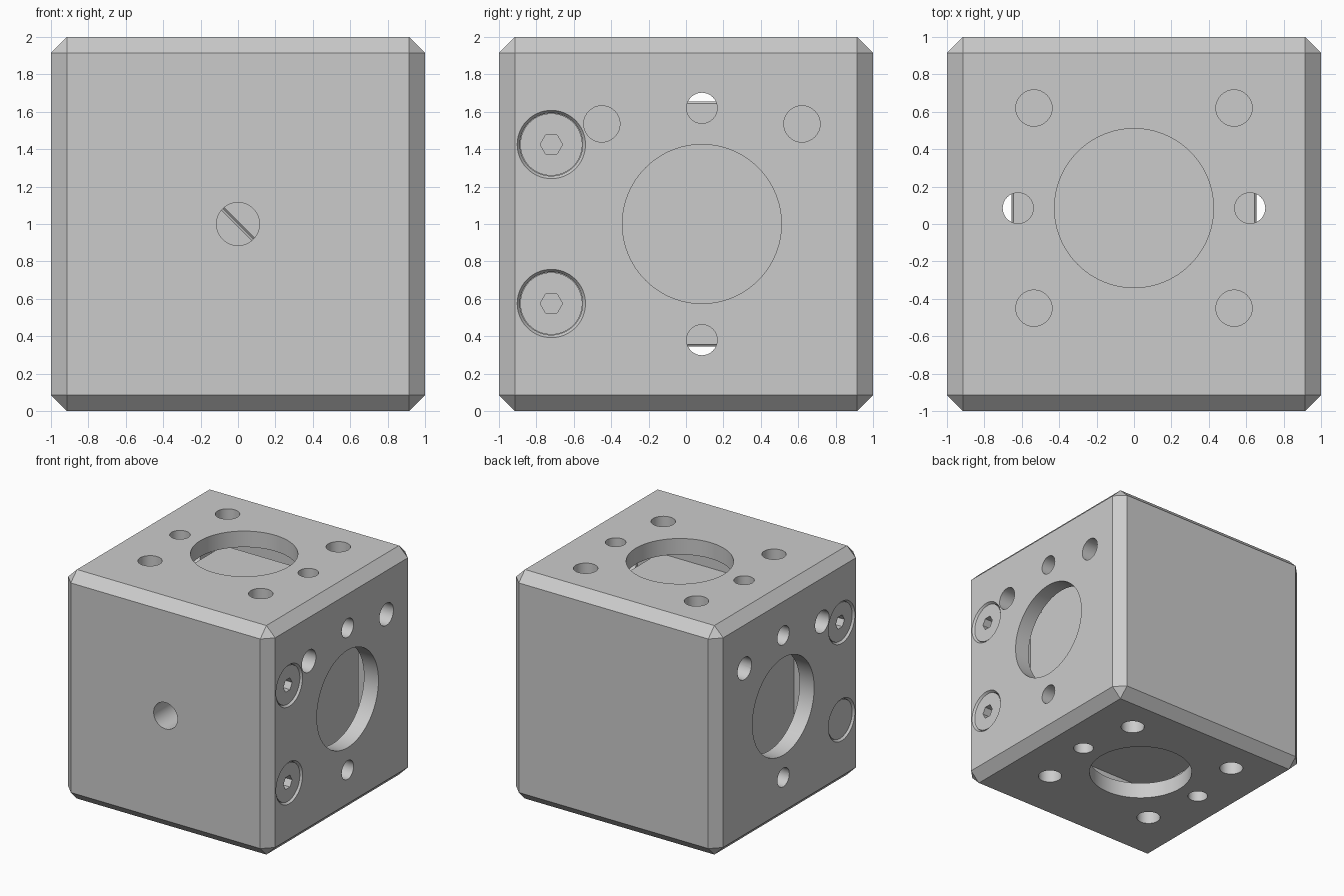
import bpy, bmesh, math
from mathutils import Matrix, Vector

if "Cube" in bpy.data.objects:
    bpy.data.objects.remove(bpy.data.objects["Cube"], do_unlink=True)

grey = bpy.data.materials.new("plain_grey")
grey.use_nodes = True
grey.diffuse_color = (0.6, 0.6, 0.6, 1)
grey.node_tree.nodes["Principled BSDF"].inputs["Base Color"].default_value = (0.6, 0.6, 0.6, 1)

CENTRE = Vector((0, 0.085, 1))  # where the optical axes cross
TURN = {"x": Matrix.Rotation(math.pi / 2, 4, "Y"),
        "y": Matrix.Rotation(-math.pi / 2, 4, "X"),
        "z": Matrix.Identity(4)}


def finish(name, bm):
    bmesh.ops.recalc_face_normals(bm, faces=bm.faces)
    mesh = bpy.data.meshes.new(name)
    bm.to_mesh(mesh)
    bm.free()
    mesh.materials.append(grey)
    obj = bpy.data.objects.new(name, mesh)
    bpy.context.collection.objects.link(obj)
    return obj


def box(name, low, high, bevel=0):
    low, high = Vector(low), Vector(high)
    bm = bmesh.new()
    bmesh.ops.create_cube(bm, size=1)
    bmesh.ops.scale(bm, vec=high - low, verts=bm.verts)
    bmesh.ops.translate(bm, vec=(low + high) / 2, verts=bm.verts)
    if bevel:
        bmesh.ops.bevel(bm, geom=bm.edges[:], offset=bevel, segments=1, affect="EDGES")
    return finish(name, bm)


def rod(name, axis, at, r1, length, r2=None, sides=64):
    """Cylinder or cone centred at a point; r2 is the radius at the + end."""
    bm = bmesh.new()
    bmesh.ops.create_cone(bm, cap_ends=True, segments=sides, radius1=r1,
                          radius2=r1 if r2 is None else r2, depth=length)
    bm.transform(Matrix.Translation(at) @ TURN[axis])
    return finish(name, bm)


def apply_modifiers(obj):
    bpy.context.view_layer.update()
    graph = bpy.context.evaluated_depsgraph_get()
    mesh = bpy.data.meshes.new_from_object(obj.evaluated_get(graph))
    obj.modifiers.clear()
    obj.data = mesh


def cut(target, cutter):
    mod = target.modifiers.new("cut", "BOOLEAN")
    mod.operation, mod.solver, mod.object = "DIFFERENCE", "EXACT", cutter
    apply_modifiers(target)
    bpy.data.objects.remove(cutter, do_unlink=True)


def smooth(obj):
    bpy.ops.object.select_all(action="DESELECT")
    obj.select_set(True)
    bpy.context.view_layer.objects.active = obj
    bpy.ops.object.shade_smooth_by_angle(angle=math.radians(30))


# Chamfered housing with its inner chamber
housing = box("housing", (-1, -1, 0), (1, 1, 2), 0.085)
cut(housing, box("chamber", (-0.86, -0.56, 0.14), (0.86, 0.86, 1.86)))

# Ports, corner rod holes and small pin holes on the four open sides
for axis, side in (("x", Vector((0, 0, 1))), ("z", Vector((1, 0, 0)))):
    depth = Vector((0, 1, 0))
    cut(housing, rod("port", axis, CENTRE, 0.425, 2.4, sides=96))
    for s in (-1, 1):
        cut(housing, rod("pin_hole", axis, CENTRE + side * s * 0.62, 0.082, 2.4, sides=32))
        for t in (-1, 1):
            at = CENTRE + side * s * 0.535 + depth * t * 0.535
            cut(housing, rod("rod_hole", axis, at, 0.097, 2.4, sides=32))

# Sight hole in the front
cut(housing, rod("sight_hole", "y", (0, -0.8, 1), 0.115, 0.6))

# Screws sunk into the left and right sides
for s, word in ((1, "left"), (-1, "right")):
    for z, level in ((1.425, "upper"), (0.575, "lower")):
        at = Vector((s, -0.72, z))
        inward = Vector((-s, 0, 0))
        radii = (0.168, 0.183) if s > 0 else (0.183, 0.168)
        cut(housing, rod("countersink", "x", at + inward * 0.01, radii[0], 0.021, radii[1]))
        cut(housing, rod("screw_bore", "x", at + inward * 0.06, 0.168, 0.1))
        head = rod(f"{word}_{level}_screw", "x", at + inward * 0.065, 0.166, 0.1)
        cut(head, rod("hex_socket", "x", at + inward * 0.03, 0.06, 0.14, sides=6))
        smooth(head)
smooth(housing)

# Two prisms meeting on the diagonal
H = 0.655
for s, name in ((1, "upper_prism"), (-1, "lower_prism")):
    bm = bmesh.new()
    corners = [(-H, H), (H, -H), (s * H, s * H)]
    face = bm.faces.new([bm.verts.new(CENTRE + Vector((x, -H + 0.005, z))) for x, z in corners])
    out = bmesh.ops.extrude_face_region(bm, geom=[face])
    moved = [v for v in out["geom"] if isinstance(v, bmesh.types.BMVert)]
    bmesh.ops.translate(bm, vec=(0, 2 * H - 0.01, 0), verts=moved)
    bmesh.ops.recalc_face_normals(bm, faces=bm.faces)
    bmesh.ops.bevel(bm, geom=bm.edges[:], offset=0.01, segments=1, affect="EDGES")
    finish(name, bm)

# Small square pad on the prism corner
box("corner_pad", (H, -0.55, 1.515), (H + 0.005, -0.415, 1.64))
